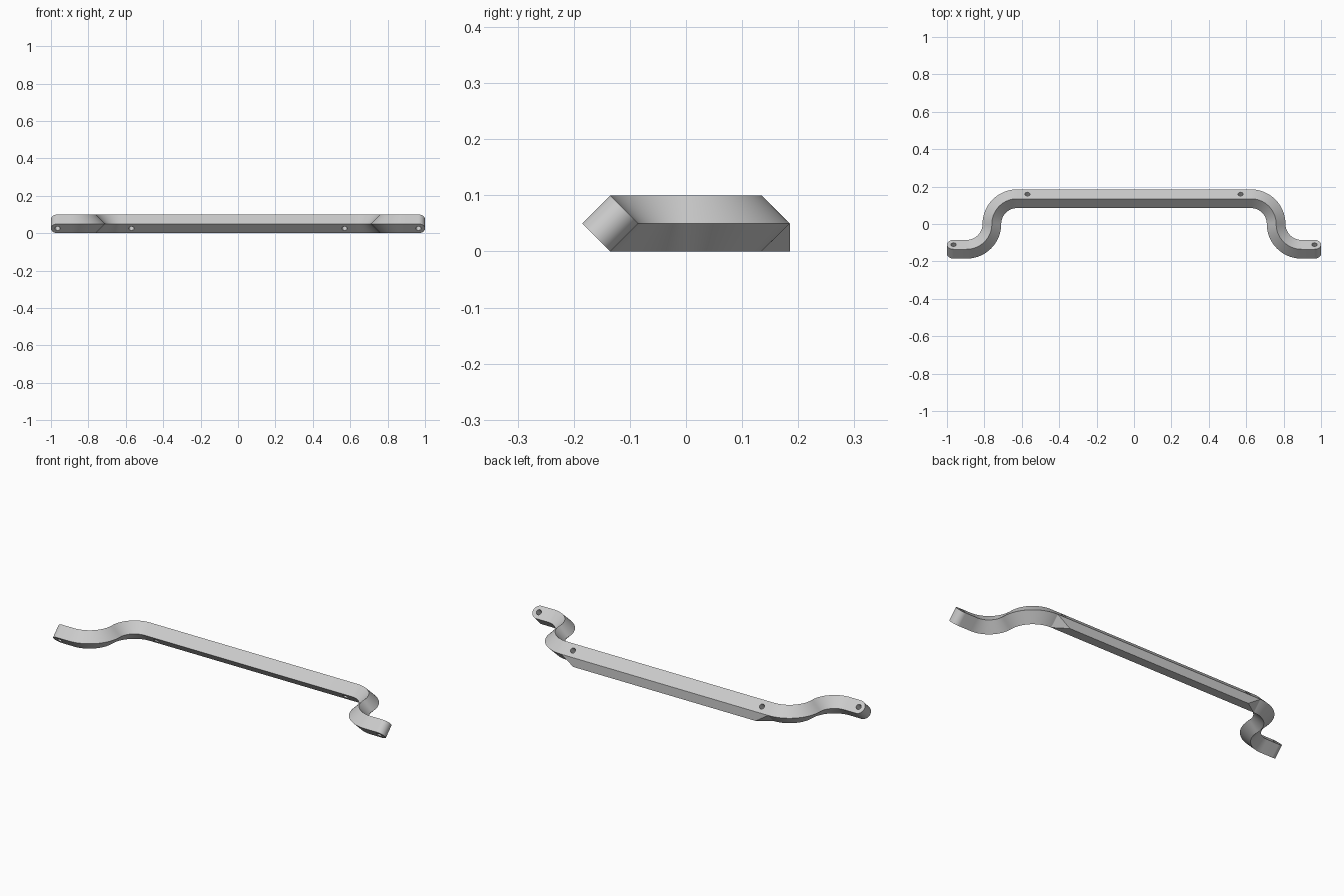
import bpy, bmesh
from math import sin, cos, pi, sqrt
from mathutils import Vector, Matrix

cube = bpy.data.objects.get("Cube")
if cube:
    bpy.data.objects.remove(cube)

BEND = 0.135              # centreline bend radius, also half the depth
HALF = 0.1 / sqrt(2) / 2  # half side of the square bar
CORNER = 0.625            # where the straight grip ends
FOOT = CORNER + 2 * BEND  # where the straight feet begin
TIP = 1 - HALF            # centre of the rounded feet ends
UP = Vector((0, 0, 1))

metal = bpy.data.materials.new("satin grey")
metal.use_nodes = True
grey = (0.6, 0.6, 0.6, 1)
metal.diffuse_color = grey
metal.node_tree.nodes["Principled BSDF"].inputs["Base Color"].default_value = grey


def make_object(name, bm):
    bmesh.ops.recalc_face_normals(bm, faces=bm.faces)
    mesh = bpy.data.meshes.new(name)
    bm.to_mesh(mesh)
    bm.free()
    mesh.materials.append(metal)
    obj = bpy.data.objects.new(name, mesh)
    bpy.context.collection.objects.link(obj)
    return obj


# Right half of the path: position, sideways normal, half width
STEPS = 24
half_path = []
for i in range(STEPS + 1):
    a = pi / 2 * (1 - i / STEPS)
    n = Vector((cos(a), sin(a), 0))
    half_path.append((Vector((CORNER, 0, 0)) + n * BEND, n, HALF))
for i in range(1, STEPS + 1):
    a = pi / 2 * i / STEPS
    n = Vector((cos(a), sin(a), 0))
    half_path.append((Vector((FOOT, 0, 0)) - n * BEND, n, HALF))
for i in range(17):
    a = pi / 2 * i / 16
    half_path.append((Vector((TIP + HALF * sin(a), -BEND, 0)), Vector((0, 1, 0)), HALF * cos(a)))


def flip(v):
    return Vector((-v.x, v.y, v.z))


path = [(flip(p), flip(n), w) for p, n, w in reversed(half_path)] + half_path

# Bar: square section standing on its corner, swept along the path
bm = bmesh.new()
rings = []
for p, n, w in path:
    through, across = (n + UP) / sqrt(2), (UP - n) / sqrt(2)
    centre = p + UP * 0.05
    rings.append([bm.verts.new(centre + through * HALF * s + across * w * t)
                  for s, t in ((1, 1), (1, -1), (-1, -1), (-1, 1))])
for r, q in zip(rings, rings[1:]):
    for k in range(4):
        m = (k + 1) % 4
        bm.faces.new((r[k], r[m], q[m], q[k]))
bmesh.ops.remove_doubles(bm, verts=bm.verts, dist=1e-5)
bmesh.ops.dissolve_degenerate(bm, edges=bm.edges, dist=1e-5)
bar = make_object("handle_bar", bm)

# Screw holes drilled through the slanted faces
bm = bmesh.new()
for x, y in ((TIP, -BEND), (0.57, BEND)):
    for side in (-1, 1):
        place = Matrix.Translation((side * x, y, 0.05)) @ Matrix.Rotation(-pi / 4, 4, 'X')
        bmesh.ops.create_cone(bm, cap_ends=True, segments=24, radius1=0.014,
                              radius2=0.014, depth=0.2, matrix=place)
drill = make_object("hole_cutter", bm)
drill.hide_render = True
drill.hide_viewport = True
cut = bar.modifiers.new("screw_holes", 'BOOLEAN')
cut.operation = 'DIFFERENCE'
cut.solver = 'EXACT'
cut.object = drill
bpy.context.view_layer.objects.active = bar
bar.select_set(True)
bpy.ops.object.modifier_apply(modifier=cut.name)
bpy.data.objects.remove(drill)
bpy.ops.object.shade_smooth_by_angle(angle=pi / 6)

# Base wedge under the back of the grip, with slanted ends
bm = bmesh.new()
ends = []
for s in (-1, 1):
    ends.append([bm.verts.new(c) for c in ((s * CORNER, BEND + 0.05, 0.05),
                                           (s * 0.55, BEND + 0.05, 0),
                                           (s * CORNER, BEND, 0))])
    bm.faces.new(ends[-1])
for k in range(3):
    m = (k + 1) % 3
    bm.faces.new((ends[0][k], ends[0][m], ends[1][m], ends[1][k]))
make_object("base_wedge", bm)
